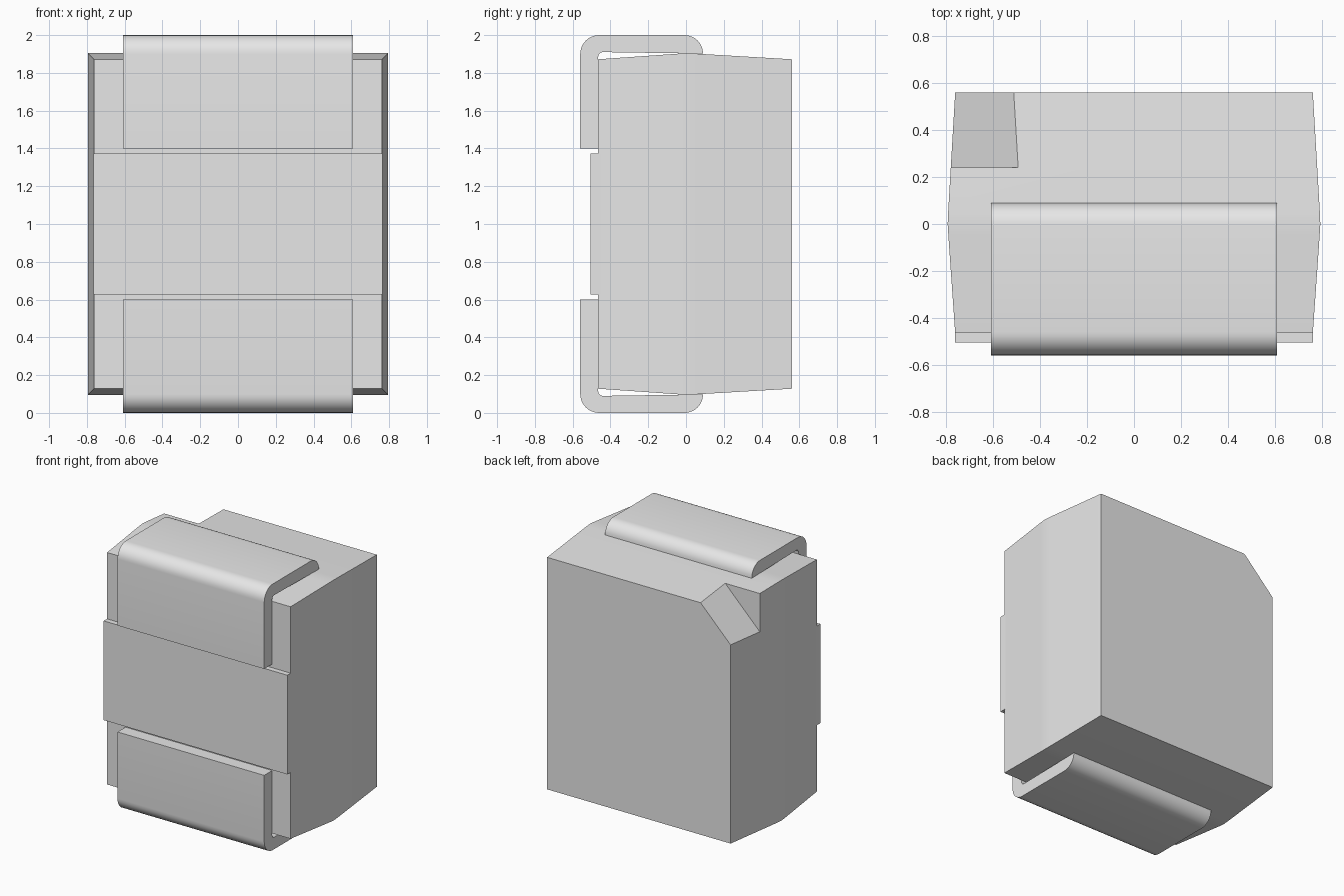
import bpy
import bmesh
import math

cube = bpy.data.objects.get("Cube")
if cube:
    bpy.data.objects.remove(cube, do_unlink=True)

# Single plain grey finish
grey = bpy.data.materials.new("light grey")
grey.use_nodes = True
colour = (0.8, 0.8, 0.8, 1)
grey.diffuse_color = colour
grey.node_tree.nodes["Principled BSDF"].inputs["Base Color"].default_value = colour


def make_object(name, bm):
    bmesh.ops.recalc_face_normals(bm, faces=bm.faces)
    mesh = bpy.data.meshes.new(name)
    bm.to_mesh(mesh)
    bm.free()
    obj = bpy.data.objects.new(name, mesh)
    bpy.context.collection.objects.link(obj)
    mesh.materials.append(grey)
    return obj


def loft(name, loops):
    """Skin matching loops of points and cap both ends."""
    bm = bmesh.new()
    rings = [[bm.verts.new(p) for p in loop] for loop in loops]
    for a, b in zip(rings, rings[1:]):
        for i in range(len(a)):
            j = (i + 1) % len(a)
            bm.faces.new((a[i], a[j], b[j], b[i]))
    bm.faces.new(rings[0])
    bm.faces.new(rings[-1])
    return make_object(name, bm)


def smooth(obj):
    bpy.ops.object.select_all(action='DESELECT')
    obj.select_set(True)
    bpy.context.view_layer.objects.active = obj
    bpy.ops.object.shade_smooth_by_angle(angle=math.radians(30))


def rect(y, half_x, half_z):
    return [(x * half_x, y, 1 + z * half_z)
            for x, z in ((-1, -1), (1, -1), (1, 1), (-1, 1))]


def arc(cy, cz, r, start, end, steps=8):
    angles = [math.radians(start + (end - start) * i / steps) for i in range(steps + 1)]
    return [(cy + r * math.cos(a), cz + r * math.sin(a)) for a in angles]


# Moulded body, drafted to front and back from its parting line
insets = ((-0.465, 0.032), (-0.05, 0.003), (0, 0), (0.05, 0.002), (0.56, 0.032))
body = loft("body", [rect(y, 0.795 - d, 0.904 - d) for y, d in insets])

# Bevelled polarity notch in the right rear top corner
notch = loft("notch_cutter", [[(-0.385, y, 2), (-1, y, 2), (-1, y, 1.385)]
                              for y in (0.24, 0.7)])
notch.hide_render = True
cut = body.modifiers.new("notch", 'BOOLEAN')
cut.operation = 'DIFFERENCE'
cut.solver = 'EXACT'
cut.object = notch
bpy.context.view_layer.objects.active = body
bpy.ops.object.modifier_apply(modifier=cut.name)
bpy.data.objects.remove(notch, do_unlink=True)
smooth(body)

# Raised band across the front
band = loft("front_band", [rect(y, 0.764, 0.373) for y in (-0.505, -0.45)])

# Folded terminals: upper one, then its mirror image below
profile = [(-0.465, 1.4), (-0.56, 1.4)]
profile += arc(-0.46, 1.9, 0.1, 180, 90)
profile += arc(-0.008, 1.902, 0.098, 90, 0)
profile += arc(-0.44, 1.885, 0.025, 90, 180, 4)
for name, side in (("upper_terminal", 1), ("lower_terminal", -1)):
    terminal = loft(name, [[(x, y, 1 + side * (z - 1)) for y, z in profile]
                           for x in (-0.61, 0.61)])
    smooth(terminal)
